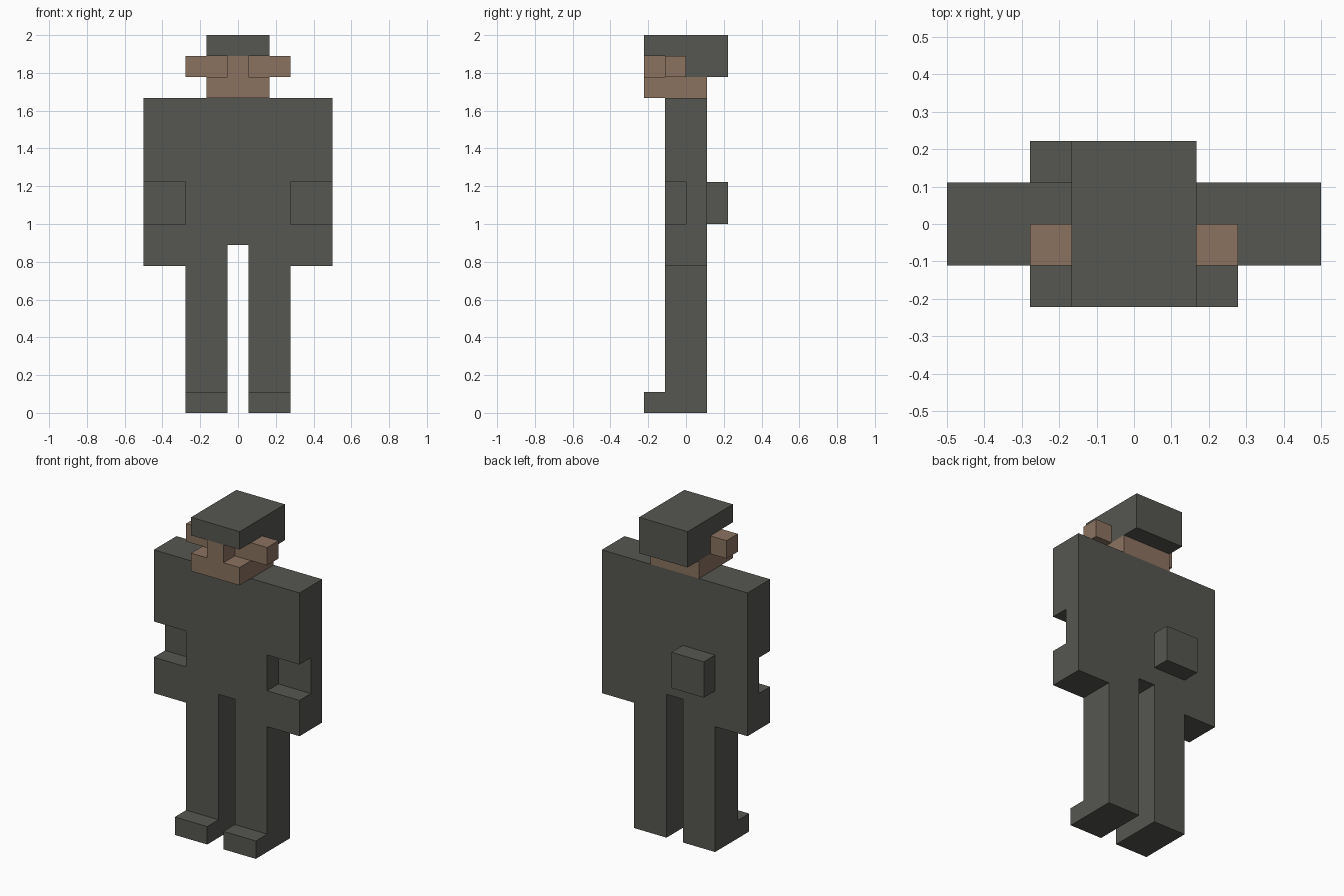
import bpy, bmesh
from mathutils import Vector

default = bpy.data.objects.get("Cube")
if default:
    bpy.data.objects.remove(default, do_unlink=True)

U = 1 / 9  # size of one building block


def material(name, rgb):
    m = bpy.data.materials.new(name)
    m.use_nodes = True
    m.diffuse_color = (*rgb, 1)
    bsdf = next(n for n in m.node_tree.nodes if n.type == 'BSDF_PRINCIPLED')
    bsdf.inputs["Base Color"].default_value = (*rgb, 1)
    bsdf.inputs["Roughness"].default_value = 0.9
    return m


cloth = material("dark grey cloth", (0.093, 0.095, 0.083))
skin = material("brown skin", (0.258, 0.171, 0.117))

cells = {}    # occupied block -> part name
colours = {}  # part name -> material


def block(part, mat, x, y, z):
    """Fill a box of blocks given as (start, end) ranges."""
    colours[part] = mat
    for i in range(int(x[1] - x[0])):
        for j in range(*y):
            for k in range(*z):
                cells[(x[0] + i, j, k)] = part


# Limbs, mirrored across x
for side, name in ((1, "left"), (-1, "right")):
    def span(a, b):
        return tuple(sorted((side * a, side * b)))
    block(name + "_leg", cloth, span(0.5, 2.5), (-1, 1), (0, 8))
    block(name + "_foot", cloth, span(0.5, 2.5), (-2, -1), (0, 1))
    # Arm: hand, half-depth forearm, upper arm
    block(name + "_arm", cloth, span(2.5, 4.5), (-1, 1), (7, 9))
    block(name + "_arm", cloth, span(2.5, 4.5), (0, 1), (9, 11))
    block(name + "_arm", cloth, span(2.5, 4.5), (-1, 1), (11, 15))
    block(name + "_ear", skin, span(1.5, 2.5), (-1, 0), (16, 17))

# Torso and the pouch on the back
block("torso", cloth, (-2.5, 2.5), (-1, 1), (8, 15))
block("back_pouch", cloth, (-2.5, -0.5), (1, 2), (9, 11))

# Head: jaw, recessed eye band, nose
block("head", skin, (-1.5, 1.5), (-2, 1), (15, 16))
block("head", skin, (-1.5, 1.5), (-1, 0), (16, 17))
block("nose", skin, (-0.5, 0.5), (-2, -1), (16, 17))

# Cap: brim over the face, deeper at the back
block("cap", cloth, (-1.5, 1.5), (-2, 2), (17, 18))
block("cap", cloth, (-1.5, 1.5), (0, 2), (16, 17))


def build(part):
    """Skin the exposed sides of a part and merge its flat areas."""
    bm = bmesh.new()
    for cell in (c for c, p in cells.items() if p == part):
        for axis in range(3):
            for sign in (-1, 1):
                neighbour = list(cell)
                neighbour[axis] += sign
                if tuple(neighbour) in cells:
                    continue
                corners = []
                for b, c in ((0, 0), (1, 0), (1, 1), (0, 1))[::sign]:
                    p = Vector(cell)
                    p[axis] += max(sign, 0)
                    p[(axis + 1) % 3] += b
                    p[(axis + 2) % 3] += c
                    corners.append(bm.verts.new(p * U))
                bm.faces.new(corners)
    bmesh.ops.remove_doubles(bm, verts=bm.verts, dist=U / 100)
    bmesh.ops.dissolve_limit(bm, angle_limit=0.01, verts=bm.verts, edges=bm.edges)
    mesh = bpy.data.meshes.new(part)
    bm.to_mesh(mesh)
    bm.free()
    mesh.materials.append(colours[part])
    bpy.context.collection.objects.link(bpy.data.objects.new(part, mesh))


for part in colours:
    build(part)
